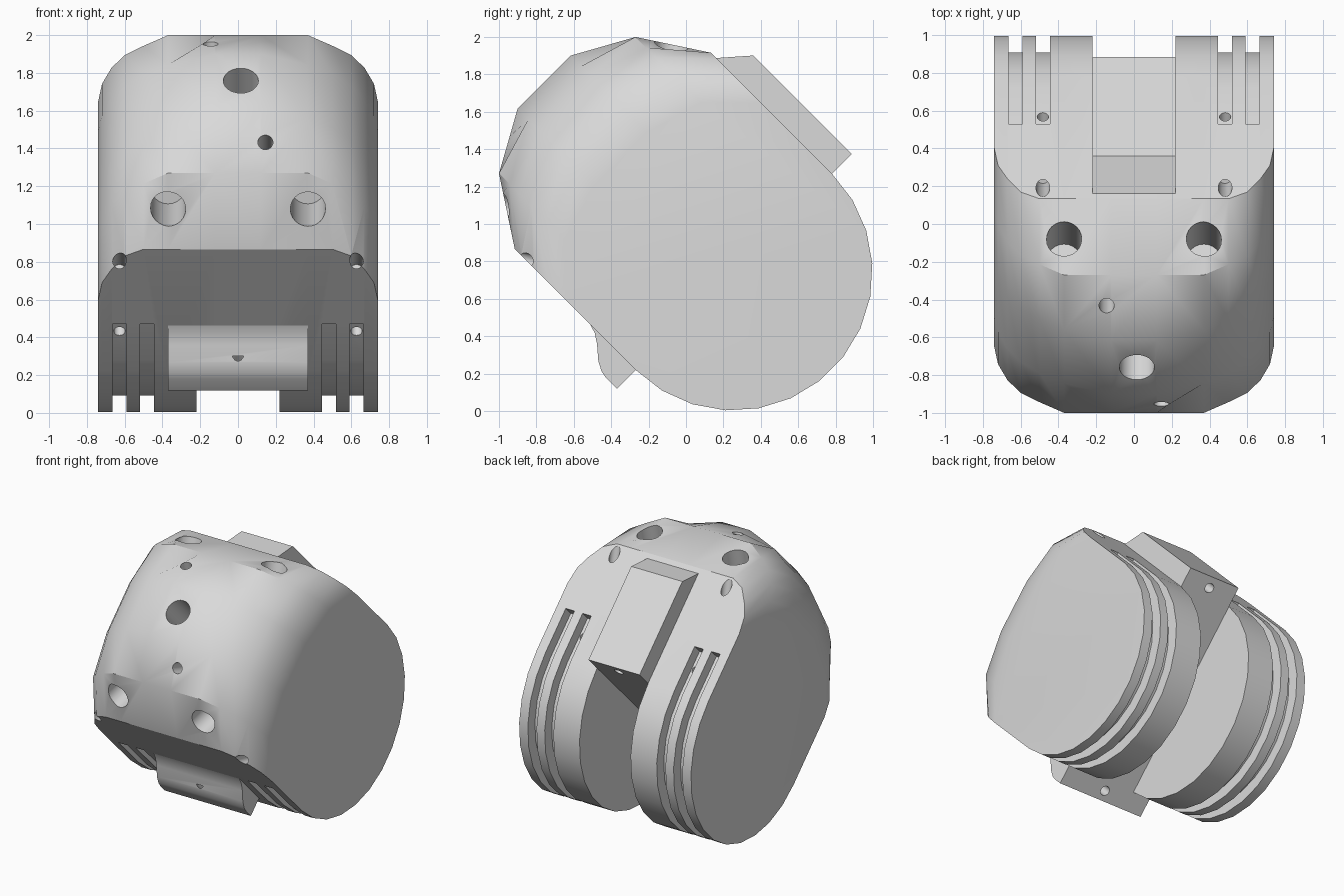
import bpy, bmesh, math
from mathutils import Matrix, Vector

cube = bpy.data.objects.get("Cube")
if cube:
    bpy.data.objects.remove(cube)

# Tilted frame: local (x, v, u), with u along the body's length
S = math.sqrt(0.5)
FRAME = Matrix(((1, 0, 0, 0), (0, S, -S, 0.5), (0, S, S, 0.5), (0, 0, 0, 1)))
R, HUB = 0.742, 0.346

grey = bpy.data.materials.new("light_grey")
grey.use_nodes = True
grey.diffuse_color = (0.7, 0.7, 0.7, 1)
grey.node_tree.nodes["Principled BSDF"].inputs["Base Color"].default_value = (0.7, 0.7, 0.7, 1)


def loft(name, rings):
    """Skin a list of (x, profile) sections and cap both ends."""
    bm = bmesh.new()
    loops = [[bm.verts.new((x, v, u)) for v, u in ring] for x, ring in rings]
    n = len(loops[0])
    for a, b in zip(loops, loops[1:]):
        for i in range(n):
            j = (i + 1) % n
            bm.faces.new((a[i], a[j], b[j], b[i]))
    bm.faces.new(loops[0])
    bm.faces.new(loops[-1])
    bmesh.ops.recalc_face_normals(bm, faces=bm.faces)
    return finish(name, bm)


def finish(name, bm):
    mesh = bpy.data.meshes.new(name)
    bm.to_mesh(mesh)
    bm.free()
    mesh.transform(FRAME)
    mesh.materials.append(grey)
    obj = bpy.data.objects.new(name, mesh)
    bpy.context.collection.objects.link(obj)
    return obj


def prism(name, x0, x1, profile):
    return loft(name, [(x0, profile), (x1, profile)])


def arc(radius, steps=13):
    """Half circle round the hub, from -v through the bottom to +v."""
    return [(-radius * math.cos(math.pi * i / steps),
             HUB - radius * math.sin(math.pi * i / steps)) for i in range(steps + 1)]


def drill(x, v, u, dv, du, radius, depth):
    """Cylinder cutter entering at a surface point along (dv, du)."""
    d = Vector((0, dv, du)).normalized()
    bm = bmesh.new()
    bmesh.ops.create_cone(bm, cap_ends=True, segments=24, radius1=radius,
                          radius2=radius, depth=depth + 0.1)
    rot = d.to_track_quat('Z', 'Y').to_matrix().to_4x4()
    mid = Vector((x, v, u)) + d * (depth - 0.1) / 2
    bmesh.ops.transform(bm, matrix=Matrix.Translation(mid) @ rot, verts=bm.verts)
    return finish("hole_cutter", bm)


def cut(obj, cutters):
    bpy.context.view_layer.objects.active = obj
    for c in cutters:
        c.hide_render = True
        mod = obj.modifiers.new("cut", 'BOOLEAN')
        mod.object, mod.operation, mod.solver = c, 'DIFFERENCE', 'EXACT'
        bpy.ops.object.modifier_apply(modifier=mod.name)
        bpy.data.objects.remove(c)


# Body: rounded lower end, domed upper end that shrinks toward the sides
# Each station: x, then dome heights at the shoulder, bevel and crown
stations = [(0.12, 1.26, 1.605, 1.78), (0.37, 1.26, 1.605, 1.70),
            (0.5, 1.26, 1.525, 1.625), (0.6, 1.21, 1.455, 1.54),
            (0.67, 1.11, 1.36, 1.44), (0.72, 1.01, 1.24, 1.32),
            (0.74, 0.88, 1.11, 1.2)]


def section(shoulder, bevel, crown):
    half = [(R, shoulder), (0.516, bevel), (0.2, crown)]
    return half + [(-v, u) for v, u in reversed(half)] + arc(R)


rings = [(-x, section(*h)) for x, *h in reversed(stations)]
rings += [(x, section(*h)) for x, *h in stations]
body = loft("body", rings)

# Gap between the two lobes
cutters = [prism("gap_cutter", -0.22, 0.22, [(-1, HUB), (1, HUB), (1, -1), (-1, -1)])]

# Two grooves round each lobe, each ending in a small hole
groove = arc(0.655) + [(0.655, 0.7), (1, 0.7), (1, -1), (-1, -1), (-1, 0.7), (-0.655, 0.7)]
for side in (-1, 1):
    for x, face in ((0.4825, 1), (0.6275, -1)):
        a, b = sorted((side * (x - 0.0375), side * (x + 0.0375)))
        cutters.append(prism("groove_cutter", a, b, groove))
        cutters.append(drill(side * x, face * 0.655, 0.56, -face, 0.3, 0.03, 0.2))
        cutters.append(drill(side * x, face * R, 1.18, -face * 0.55, -0.83, 0.036, 0.3))
    # Large holes in the front and top bevels
    for face in (-1, 1):
        cutters.append(drill(side * 0.37, face * 0.62, 1.44, -face * 0.85, -0.52, 0.093, 0.5))

# Crown hole and the two small offset holes
cutters.append(drill(0.015, 0, 1.78, 0, -1, 0.093, 0.4))
for face in (-1, 1):
    cutters.append(drill(-0.145 * face, face * 0.37, 1.69, -face * 0.48, -0.88, 0.04, 0.3))
cut(body, cutters)

# Smooth dome, flat facets on the rounded end and flats
to_local = FRAME.inverted()
for p in body.data.polygons:
    c = to_local @ p.center
    p.use_smooth = c.z > 0.9 and abs(c.x) < 0.739 and abs(c.y) < 0.739
body.data.set_sharp_from_angle(angle=math.radians(32))

# Back block with slanted top
block = prism("back_block", -0.22, 0.22,
              [(0.7, HUB), (0.891, HUB), (0.891, 1.09), (R, 1.22), (0.7, 1.22)])
cut(block, [drill(0, 0.81, HUB, 0, 1, 0.035, 0.2)])

# Front bar with curved upper edge
bar = prism("front_bar", -0.37, 0.37,
            [(-0.7, HUB), (-0.884, HUB), (-0.884, 0.43), (-0.876, 0.47), (-0.85, 0.52),
             (-0.79, 0.59), (-0.757, 0.64), (-R, 0.69), (-0.7, 0.69)])
cut(bar, [drill(0, -0.81, HUB, 0, 1, 0.035, 0.2)])
for p in bar.data.polygons:
    p.use_smooth = True
bar.data.set_sharp_from_angle(angle=math.radians(35))
